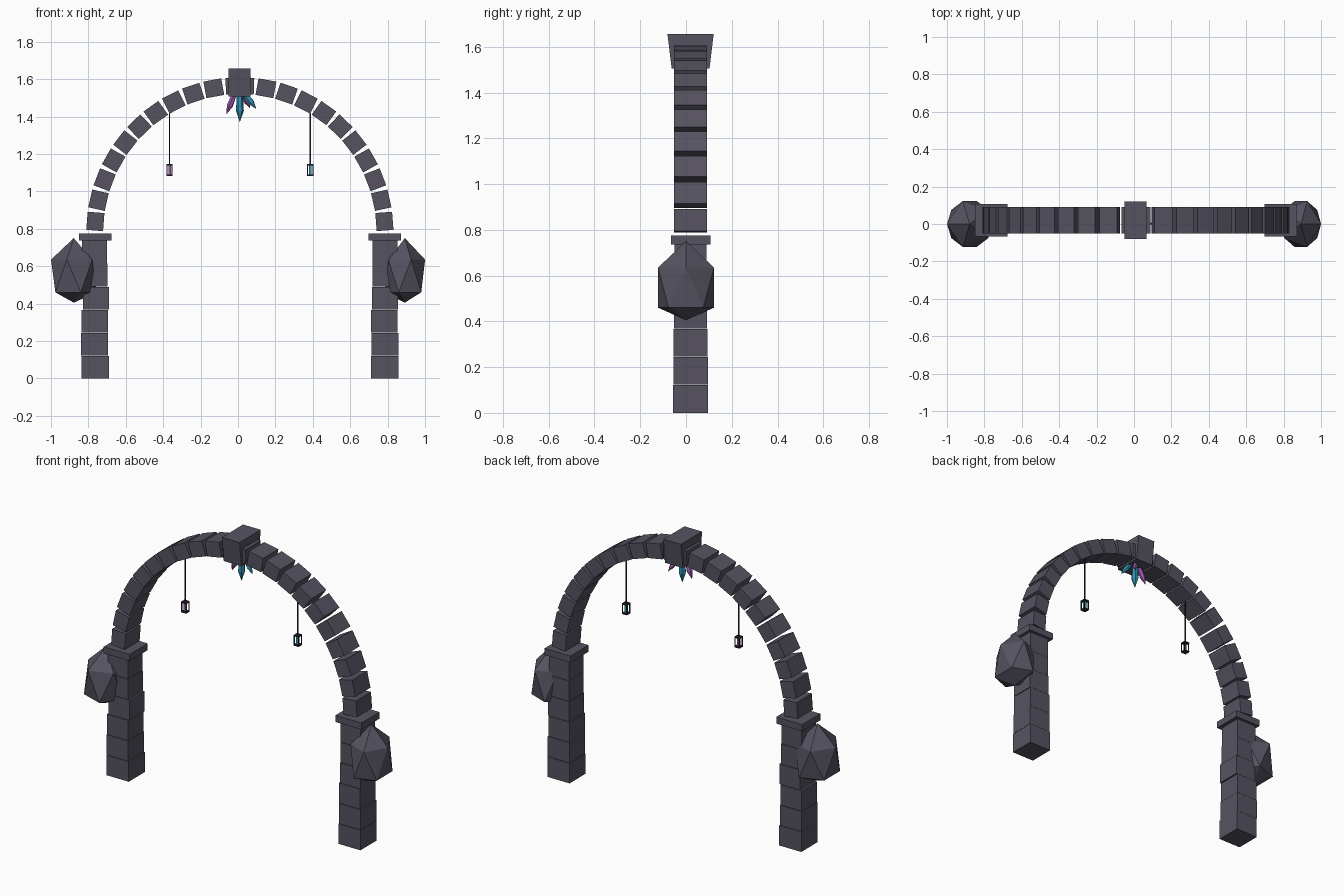
import bpy, bmesh, math
from mathutils import Vector, Matrix

if "Cube" in bpy.data.objects:
    bpy.data.objects.remove(bpy.data.objects["Cube"])

CX, CY = 0.01, 0.02      # centre of the arch
HALF = 0.774             # pillar distance from the arch centre


def material(name, rgb):
    m = bpy.data.materials.new(name)
    m.diffuse_color = (*rgb, 1)
    m.use_nodes = True
    m.node_tree.nodes["Principled BSDF"].inputs["Base Color"].default_value = m.diffuse_color
    return m


STONE = material("slate stone", (0.092, 0.086, 0.118))
METAL = material("dark iron", (0.02, 0.02, 0.025))
CYAN = material("cyan crystal", (0.03, 0.29, 0.44))
PURPLE = material("purple crystal", (0.34, 0.10, 0.44))


def finish(bm, name, mat):
    bmesh.ops.recalc_face_normals(bm, faces=bm.faces)
    me = bpy.data.meshes.new(name)
    bm.to_mesh(me)
    bm.free()
    me.materials.append(mat)
    ob = bpy.data.objects.new(name, me)
    bpy.context.collection.objects.link(ob)
    return ob


def add_box(bm, loc, size, rot=0.0):
    mat = (Matrix.Translation(loc) @ Matrix.Rotation(rot, 4, 'Y')
           @ Matrix.Diagonal((*size, 1)))
    return bmesh.ops.create_cube(bm, size=1, matrix=mat)["verts"]


def box(name, loc, size, mat, rot=0.0):
    bm = bmesh.new()
    add_box(bm, loc, size, rot)
    return finish(bm, name, mat)


# Pillars: six slightly shifted blocks and a cap
SHIFTS = {-1: (0.0, -0.003, -0.003, 0.006, -0.002, -0.004),
          1: (0.0, 0.001, -0.002, 0.002, 0.003, 0.001)}
for side, label in ((-1, "left"), (1, "right")):
    px = CX + side * HALF
    for i, dx in enumerate(SHIFTS[side]):
        w = 0.148 - 0.003 * i
        box(f"{label}_pillar_block_{i + 1}", (px + dx, CY, 0.0605 + 0.123 * i),
            (w, w + 0.006, 0.121), STONE)
    box(f"{label}_pillar_cap", (px, CY, 0.756), (0.173, 0.173, 0.04), STONE)

# Arch: eleven separate stones on each side
for side, label in ((-1, "left"), (1, "right")):
    for i in range(11):
        a = math.radians(4.4 + 8.36 * i)
        loc = (CX + side * 0.775 * math.cos(a), CY, 0.779 + 0.785 * math.sin(a))
        box(f"{label}_arch_stone_{i + 1}", loc, (0.09, 0.144, 0.097), STONE, -side * a)

# Keystone: narrower in depth at the bottom
bm = bmesh.new()
for v in add_box(bm, (CX - 0.002, CY, 1.581), (0.118, 0.202, 0.15)):
    if v.co.z < 1.58:
        v.co.y = CY + (v.co.y - CY) * 0.82
finish(bm, "keystone", STONE)

# Boulders on the outside of the pillars: uneven twenty-sided rocks
for side, label, cx, rx in ((-1, "left", -0.878, 0.136), (1, "right", 0.892, 0.121)):
    bm = bmesh.new()
    bmesh.ops.create_icosphere(bm, subdivisions=1, radius=1)
    for v in bm.verts:
        x, y, z = v.co
        level = 0.75 if z > 0.9 else 0.635 if z > 0 else 0.46 if z > -0.9 else 0.405
        v.co = (cx + side * x * rx, y * 0.144, level)
    finish(bm, f"{label}_boulder", STONE)


# Crystals: six-sided shafts with pointed ends
def crystal(name, base, tip, r, mat):
    base, tip = Vector(base), Vector(tip)
    axis = tip - base
    length = axis.length
    bm = bmesh.new()
    rings = []
    for t, k in ((0, 0.75), (0.62, 1.0)):
        rings.append([bm.verts.new((r * k * math.cos(j * math.pi / 3),
                                    r * k * math.sin(j * math.pi / 3), t * length))
                      for j in range(6)])
    point = bm.verts.new((0, 0, length))
    bm.faces.new(rings[0])
    for j in range(6):
        n = (j + 1) % 6
        bm.faces.new((rings[0][j], rings[0][n], rings[1][n], rings[1][j]))
        bm.faces.new((rings[1][j], rings[1][n], point))
    bm.transform(Matrix.Translation(base) @ axis.to_track_quat('Z', 'Y').to_matrix().to_4x4())
    finish(bm, name, mat)


crystal("centre_crystal", (CX, CY, 1.53), (CX, CY, 1.37), 0.021, CYAN)
crystal("left_crystal", (-0.015, CY, 1.53), (-0.062, CY + 0.01, 1.412), 0.017, PURPLE)
crystal("right_crystal", (0.03, CY, 1.53), (0.098, CY - 0.02, 1.44), 0.016, CYAN)
crystal("back_crystal", (0.02, CY + 0.02, 1.53), (0.065, CY + 0.06, 1.445), 0.014, PURPLE)

# Hanging lanterns: cord, open frame and glowing core
for side, label, glow in ((-1, "left", PURPLE), (1, "right", CYAN)):
    lx = CX + side * 0.376
    box(f"{label}_lantern_cord", (lx, CY, 1.282), (0.006, 0.006, 0.276), METAL)
    bm = bmesh.new()
    for z in (1.086, 1.143):
        add_box(bm, (lx, CY, z), (0.034, 0.034, 0.007))
    for sx in (-1, 1):
        for sy in (-1, 1):
            add_box(bm, (lx + sx * 0.0142, CY + sy * 0.0142, 1.1145), (0.005, 0.005, 0.055))
    finish(bm, f"{label}_lantern_frame", METAL)
    box(f"{label}_lantern_core", (lx, CY, 1.1145), (0.013, 0.013, 0.05), glow)
